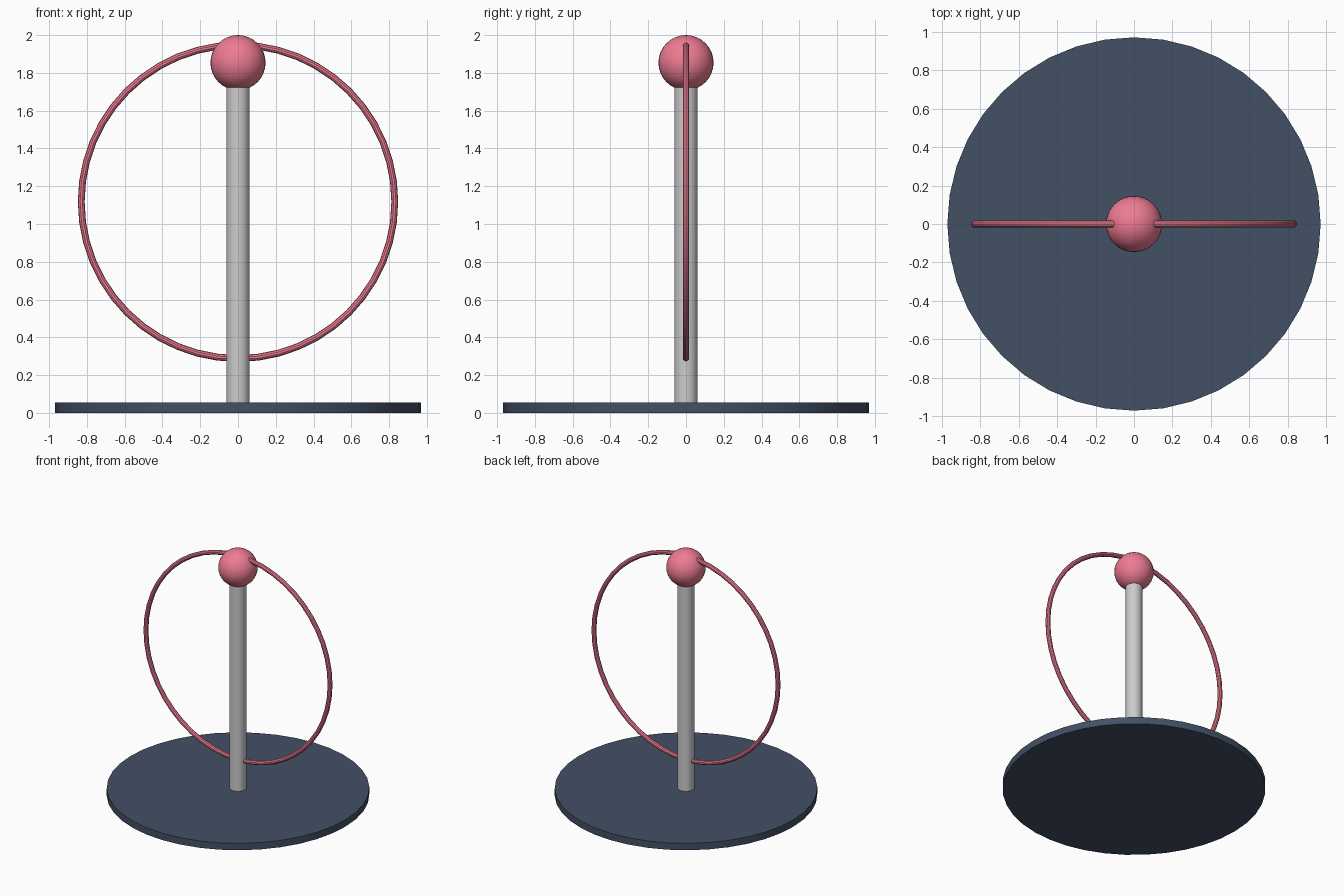
import bpy
import math

if "Cube" in bpy.data.objects:
    bpy.data.objects.remove(bpy.data.objects["Cube"])


def material(name, rgb):
    m = bpy.data.materials.new(name)
    m.diffuse_color = (*rgb, 1)
    m.use_nodes = True
    m.node_tree.nodes["Principled BSDF"].inputs["Base Color"].default_value = m.diffuse_color
    return m


def finish(name, mat=None):
    ob = bpy.context.object
    ob.name = name
    bpy.ops.object.transform_apply(location=False, rotation=True, scale=True)
    if mat:
        ob.data.materials.append(mat)
    bpy.ops.object.shade_smooth_by_angle(angle=math.radians(35))
    return ob


def cylinder(name, radius, z0, z1, sides, mat=None):
    bpy.ops.mesh.primitive_cylinder_add(vertices=sides, radius=radius, depth=z1 - z0,
                                        location=(0, 0, (z0 + z1) / 2))
    return finish(name, mat)


navy = material("navy", (0.055, 0.08, 0.13))
pink = material("pink", (0.85, 0.2, 0.29))

# round foot plate and upright pole
cylinder("base", 0.97, 0, 0.056, 40, navy)
cylinder("pole", 0.062, 0.056, 1.80, 24)

# ball on top of the pole
bpy.ops.mesh.primitive_uv_sphere_add(segments=32, ring_count=16, radius=0.146,
                                     location=(0, 0, 1.854))
finish("ball", pink)

# thin upright ring facing the front
bpy.ops.mesh.primitive_torus_add(major_radius=0.83, minor_radius=0.018,
                                 major_segments=48, minor_segments=10,
                                 location=(0, 0, 1.118), rotation=(math.pi / 2, 0, 0))
finish("ring", pink)
